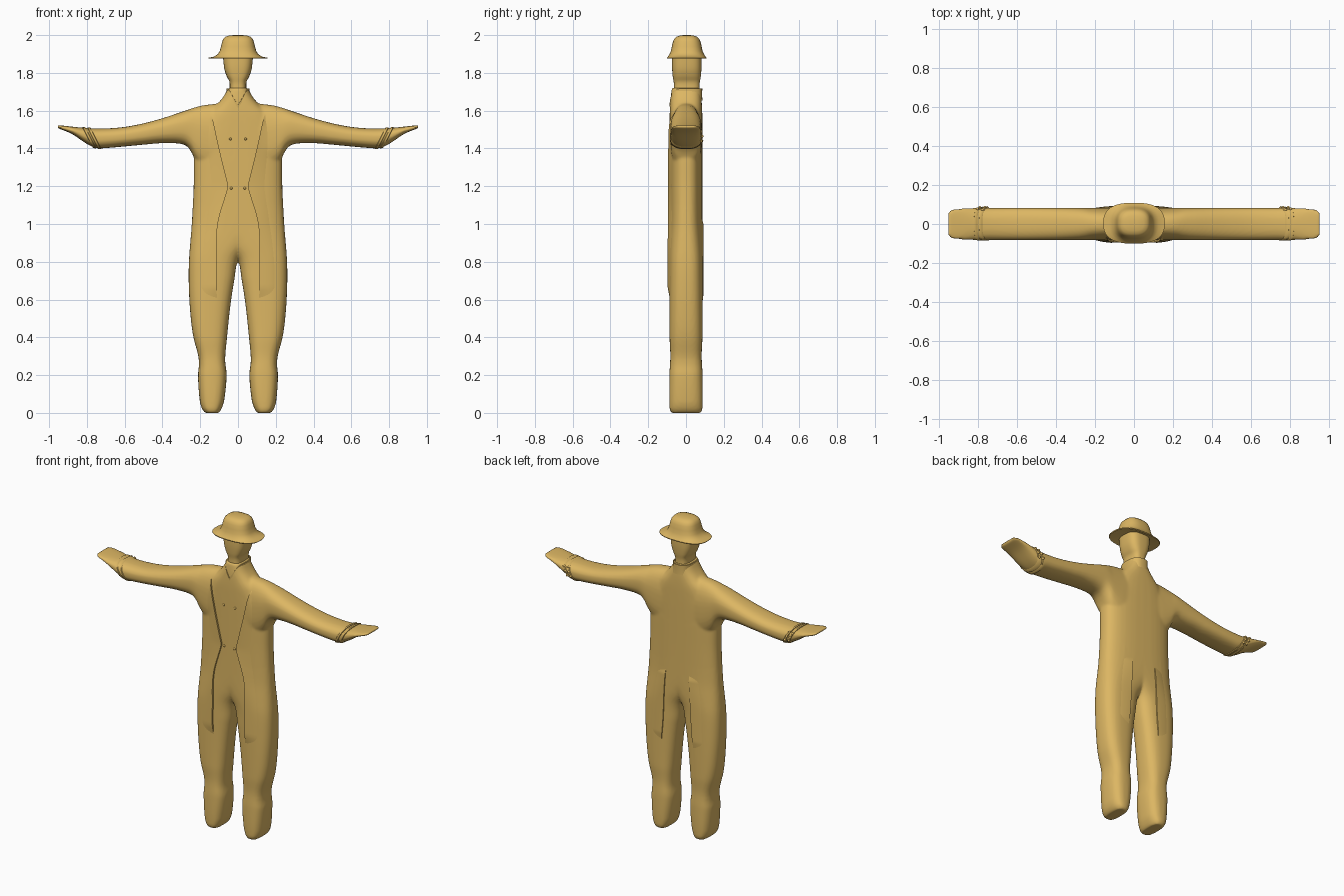
import bpy, bmesh, math

if "Cube" in bpy.data.objects:
    bpy.data.objects.remove(bpy.data.objects["Cube"])

TAN = bpy.data.materials.new("tan cloth")
TAN.diffuse_color = (0.72, 0.47, 0.125, 1)
TAN.use_nodes = True
TAN.node_tree.nodes["Principled BSDF"].inputs["Base Color"].default_value = TAN.diffuse_color


def curve(t, pts):
    """Smooth interpolation through (t, value) pairs."""
    if t <= pts[0][0]:
        return pts[0][1]
    if t >= pts[-1][0]:
        return pts[-1][1]
    i = max(k for k in range(len(pts) - 1) if pts[k][0] <= t)

    def slope(k):
        a, b = pts[max(k - 1, 0)], pts[min(k + 1, len(pts) - 1)]
        return (b[1] - a[1]) / (b[0] - a[0])
    (t0, v0), (t1, v1) = pts[i], pts[i + 1]
    h = t1 - t0
    s = (t - t0) / h
    return (v0 * (2*s**3 - 3*s*s + 1) + v1 * (3*s*s - 2*s**3)
            + h * slope(i) * (s**3 - 2*s*s + s) + h * slope(i + 1) * (s**3 - s*s))


def power(v, e):
    return math.copysign(abs(v) ** e, v)


def oval(a, b, n, count=40):
    """Rounded-square section with half sizes a and b."""
    out = []
    for k in range(count):
        t = 2 * math.pi * k / count
        out.append((a * power(math.cos(t), 2 / n), b * power(math.sin(t), 2 / n)))
    return out


def bridge(bm, rings, caps=True, closed=True):
    rows = [[bm.verts.new(p) for p in r] for r in rings]
    m = len(rows[0])
    for r0, r1 in zip(rows, rows[1:]):
        for k in range(m if closed else m - 1):
            j = (k + 1) % m
            bm.faces.new((r0[k], r0[j], r1[j], r1[k]))
    if caps:
        bm.faces.new(rows[0][::-1])
        bm.faces.new(rows[-1])


def finish(bm, name):
    bmesh.ops.recalc_face_normals(bm, faces=bm.faces)
    me = bpy.data.meshes.new(name)
    bm.to_mesh(me)
    bm.free()
    me.materials.append(TAN)
    ob = bpy.data.objects.new(name, me)
    bpy.context.collection.objects.link(ob)
    bpy.ops.object.select_all(action='DESELECT')
    ob.select_set(True)
    bpy.context.view_layer.objects.active = ob
    bpy.ops.object.shade_smooth_by_angle(angle=math.radians(45))
    return ob


def steps(a, b, n):
    return [a + (b - a) * k / n for k in range(n + 1)]


# Outline of the suit: outer edge, inner leg edge and depth by height
OUTER = [(0, .175), (.02, .19), (.06, .202), (.2, .212), (.25, .207), (.3, .21), (.4, .236),
         (.5, .25), (.65, .26), (.8, .26), (1, .245), (1.2, .235), (1.4, .232), (1.5, .215),
         (1.58, .17), (1.63, .115), (1.67, .08), (1.72, .052)]
INNER = [(0, .1), (.02, .088), (.06, .074), (.2, .06), (.28, .068), (.4, .058), (.5, .048),
         (.6, .036), (.7, .02), (.82, -.005), (.9, -.08), (1, -.2), (1.1, -.241)]
DEPTH = [(0, .078), (.02, .087), (.2, .088), (.3, .083), (.4, .087), (1.2, .087), (1.55, .087),
         (1.65, .083), (1.72, .075)]
# Outline of the sleeve and hand: top and bottom by reach
TOP = [(.03, 1.66), (.1, 1.64), (.2, 1.625), (.3, 1.593), (.4, 1.56), (.5, 1.533), (.6, 1.514),
       (.7, 1.506), (.8, 1.508), (.955, 1.524)]
LOW = [(.03, 1.25), (.15, 1.27), (.22, 1.33), (.255, 1.395), (.29, 1.422), (.4, 1.428),
       (.5, 1.42), (.7, 1.402), (.75, 1.402), (.8, 1.424), (.88, 1.477), (.955, 1.508)]
N_BODY, N_ARM = 2.7, 2.5


def leg_span(z):
    o = curve(z, OUTER)
    i = -o if z > 1.1 else curve(z, INNER)
    return (o + i) / 2, (o - i) / 2


def arm_span(x):
    t, l = curve(x, TOP), curve(x, LOW)
    return (t + l) / 2, (t - l) / 2


def surface(x, z):
    """Depth of the suit at a point seen from the front."""
    c, h = leg_span(z)
    y = curve(z, DEPTH) * max(0, 1 - abs((x - c) / h) ** N_BODY) ** (1 / N_BODY)
    if z > 1.25:
        c, h = arm_span(x)
        y = max(y, .083 * max(0, 1 - abs((z - c) / h) ** N_ARM) ** (1 / N_ARM))
    return y


# Suit: legs, torso and arms fused into one skin
bm = bmesh.new()
for s in (-1, 1):
    rings = []
    for z in steps(0, 1.72, 90):
        c, h = leg_span(z)
        rings.append([(s * (c + u), v, z) for u, v in oval(h, curve(z, DEPTH), N_BODY)])
    bridge(bm, rings)
    rings = []
    for x in steps(.03, .955, 60):
        c, h = arm_span(x)
        d = curve(x, [(0, .083), (.8, .082), (.9, .08), (.94, .075), (.955, .064)])
        rings.append([(s * x, v, c + u) for u, v in oval(h, d, N_ARM)])
    bridge(bm, rings)
suit = finish(bm, "suit_body")
mod = suit.modifiers.new("fuse", 'REMESH')
mod.mode, mod.voxel_size, mod.use_smooth_shade = 'VOXEL', .008, True
mod = suit.modifiers.new("soften", 'SMOOTH')
mod.factor, mod.iterations = .5, 5


# Coat fronts and tails: thin raised panels hugging the suit
def coat_panel(name, side, facing, edge, z0, z1, lift):
    rings = []
    for z in steps(z0, z1, 60):
        c, h = leg_span(z)
        e, far = curve(z, edge), c + h * .8
        far = max(far, e + .02)
        fade = min(1, (z - z0) / .08, (z1 - z) / .05)
        row = [(side * e, facing * (surface(e, z) - .012), z)]
        for k in range(9):
            x = e + (far - e) * k / 8
            off = -.006 + (lift + .006) * fade * (1 - k / 8)
            row.append((side * x, facing * (surface(x, z) + off), z))
        rings.append(row)
    bm = bmesh.new()
    bridge(bm, rings, caps=False, closed=False)
    finish(bm, name)


FRONT = [(.58, .1), (.62, .112), (.8, .113), (1, .107), (1.18, .056), (1.2, .052), (1.22, .056),
         (1.4, .1), (1.57, .138), (1.61, .155)]
BACK = [(.54, .115), (.7, .1), (.9, .09), (1.05, .08)]
for s, tag in ((-1, "right"), (1, "left")):
    coat_panel("coat_front_" + tag, s, -1, FRONT, .58, 1.6, .01)
    coat_panel("coat_tail_" + tag, s, 1, BACK, .54, 1.05, .006)

# Cuffs: two slanted bands round each sleeve, with studs at the back
bm = bmesh.new()
for s in (-1, 1):
    for start in (.765, .79):
        rings = []
        for dx, lift in ((-.011, -.003), (-.007, .004), (.005, .004), (.009, -.003)):
            ring = []
            for u, v in oval(1, 1, N_ARM):
                x = start + dx
                for _ in range(4):
                    c, h = arm_span(x)
                    z = c + u * (h + lift)
                    x = start + dx + .5 * (z - 1.46)
                ring.append((s * x, v * (.082 + lift), z))
            rings.append(ring)
        bridge(bm, rings, caps=False)
        for z in (1.44, 1.465, 1.49):
            r = bmesh.ops.create_uvsphere(bm, u_segments=10, v_segments=6, radius=.008)
            x = start + .5 * (z - 1.46)
            bmesh.ops.translate(bm, verts=r["verts"], vec=(s * x, surface(x, z) + .002, z))
finish(bm, "sleeve_cuffs")

# Waistcoat buttons
bm = bmesh.new()
for x, z in ((.04, 1.45), (.036, 1.19)):
    for s in (-1, 1):
        r = bmesh.ops.create_uvsphere(bm, u_segments=12, v_segments=6, radius=.007)
        bmesh.ops.translate(bm, verts=r["verts"], vec=(s * x, -surface(x, z), z))
finish(bm, "buttons")

# Collar: standing band that dips to a V at the front
rings = []
for f, flare in ((0, 0), (.5, .002), (1, .007), (1, .002), (.4, -.006)):
    ring = []
    for u, v in oval(1, 1, 2.6):
        dip = max(0, -v) ** 2 * (1 - abs(u)) ** 1.2
        z = 1.655 + .062 * f - .085 * dip
        ring.append((u * (curve(z, OUTER) * .3 + .037 + flare),
                     .004 + v * (curve(z, DEPTH) + flare), z))
    rings.append(ring)
bm = bmesh.new()
bridge(bm, rings, caps=False)
finish(bm, "collar")


# Head with narrow neck
def stack(name, rows, n, count=48, y=.004):
    bm = bmesh.new()
    bridge(bm, [[(u, v + y, z) for u, v in oval(a, b, n, count)] for z, a, b in rows])
    return finish(bm, name)


HX = [(1.66, .05), (1.72, .044), (1.755, .046), (1.78, .059), (1.82, .072), (1.89, .08)]
HY = [(1.66, .07), (1.74, .068), (1.78, .074), (1.83, .078), (1.89, .078)]
stack("head", [(z, curve(z, HX), curve(z, HY)) for z in steps(1.66, 1.89, 24)], 3)

# Hat: flared brim running into a rounded crown
stack("hat", [(1.886, .06, .06), (1.88, .1, .085), (1.875, .155, .104), (1.88, .158, .105),
              (1.886, .128, .1), (1.898, .108, .092), (1.915, .097, .084), (1.94, .09, .079),
              (1.965, .084, .073), (1.98, .078, .066), (1.991, .067, .055),
              (1.997, .05, .038), (2.0, .022, .016)], 2.6)
